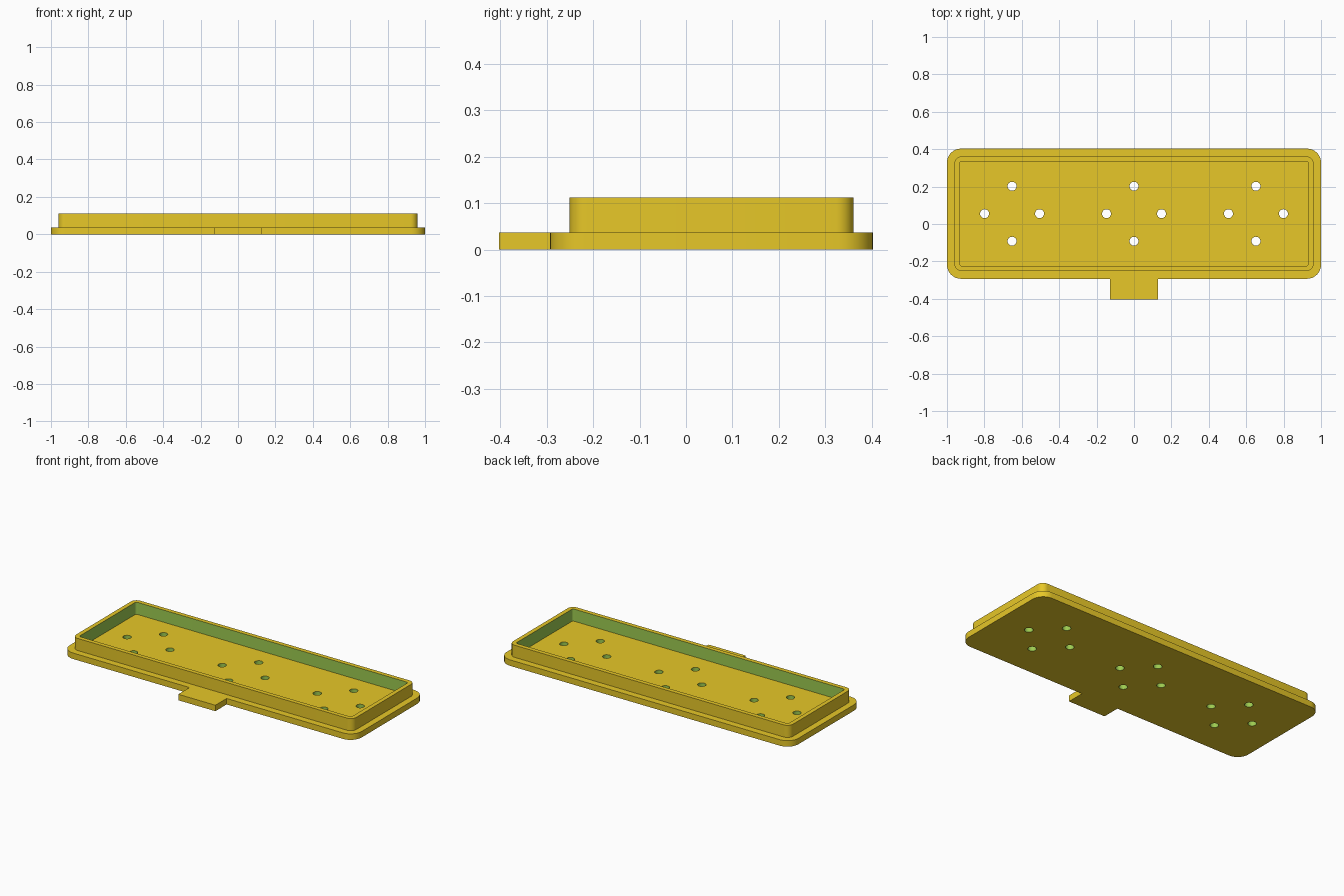
import bpy, bmesh, math

if "Cube" in bpy.data.objects:
    bpy.data.objects.remove(bpy.data.objects["Cube"])

CY = 0.055                      # y centre of the plate
PLATE_TOP, RIM_TOP = 0.037, 0.112


def material(name, rgb):
    m = bpy.data.materials.new(name)
    m.diffuse_color = (*rgb, 1)
    m.use_nodes = True
    m.node_tree.nodes["Principled BSDF"].inputs["Base Color"].default_value = m.diffuse_color
    return m


yellow = material("yellow", (0.947, 0.680, 0.025))
green = material("green", (0.337, 0.597, 0.082))


def rounded_rect(hx, hy, r, steps=8):
    """Counter-clockwise outline starting at the front-right corner."""
    pts = []
    for k, (sx, sy) in enumerate([(1, -1), (1, 1), (-1, 1), (-1, -1)]):
        for i in range(steps + 1):
            a = math.radians(-90 + 90 * k + 90 * i / steps)
            pts.append((sx * (hx - r) + r * math.cos(a),
                        CY + sy * (hy - r) + r * math.sin(a)))
    return pts


def circle(x, y, r, n=24):
    return [(x + r * math.cos(2 * math.pi * i / n),
             y + r * math.sin(2 * math.pi * i / n)) for i in range(n)]


def extruded(name, loops, z0, z1, is_inner, keep_bottom=True):
    """Fill nested outlines, extrude upwards, paint inner walls green."""
    bm = bmesh.new()
    for loop in loops:
        vs = [bm.verts.new((x, y, z0)) for x, y in loop]
        for i, v in enumerate(vs):
            bm.edges.new((v, vs[(i + 1) % len(vs)]))
    bmesh.ops.triangle_fill(bm, edges=bm.edges[:], use_beauty=True,
                            normal=(0, 0, 1))
    bottom = bm.faces[:]
    ext = bmesh.ops.extrude_face_region(bm, geom=bottom, use_keep_orig=True)
    for g in ext["geom"]:
        if isinstance(g, bmesh.types.BMVert):
            g.co.z = z1
    bmesh.ops.recalc_face_normals(bm, faces=bm.faces[:])
    bm.normal_update()
    for f in bm.faces:
        c = f.calc_center_median()
        if abs(f.normal.z) < 0.5 and is_inner(c):
            f.material_index = 1
    if not keep_bottom:
        bmesh.ops.delete(bm, geom=[f for f in bm.faces if f.normal.z < -0.5],
                         context='FACES_ONLY')
    me = bpy.data.meshes.new(name)
    bm.to_mesh(me)
    bm.free()
    me.materials.append(yellow)
    me.materials.append(green)
    ob = bpy.data.objects.new(name, me)
    bpy.context.collection.objects.link(ob)
    bpy.ops.object.select_all(action='DESELECT')
    ob.select_set(True)
    bpy.context.view_layer.objects.active = ob
    bpy.ops.object.shade_smooth_by_angle(angle=math.radians(30))
    return ob


# base plate: rounded outline with a front tab, and three groups of four holes
HX, HY = 1.0, 0.348
tab = [(-0.127, CY - HY), (-0.127, -0.403), (0.127, -0.403), (0.127, CY - HY)]
holes = [circle(gx + dx, CY + dy, 0.024)
         for gx in (-0.652, 0, 0.652)
         for dx, dy in ((0.147, 0), (-0.147, 0), (0, 0.147), (0, -0.147))]
extruded("base_plate", [rounded_rect(HX, HY, 0.075) + tab] + holes,
         0, PLATE_TOP,
         lambda c: abs(c.x) < 0.9 and abs(c.y - CY) < 0.25)

# raised rim standing on the plate
extruded("rim", [rounded_rect(0.96, 0.306, 0.038),
                 rounded_rect(0.933, 0.279, 0.013)],
         PLATE_TOP, RIM_TOP,
         lambda c: abs(c.x) < 0.94 and abs(c.y - CY) < 0.286,
         keep_bottom=False)
